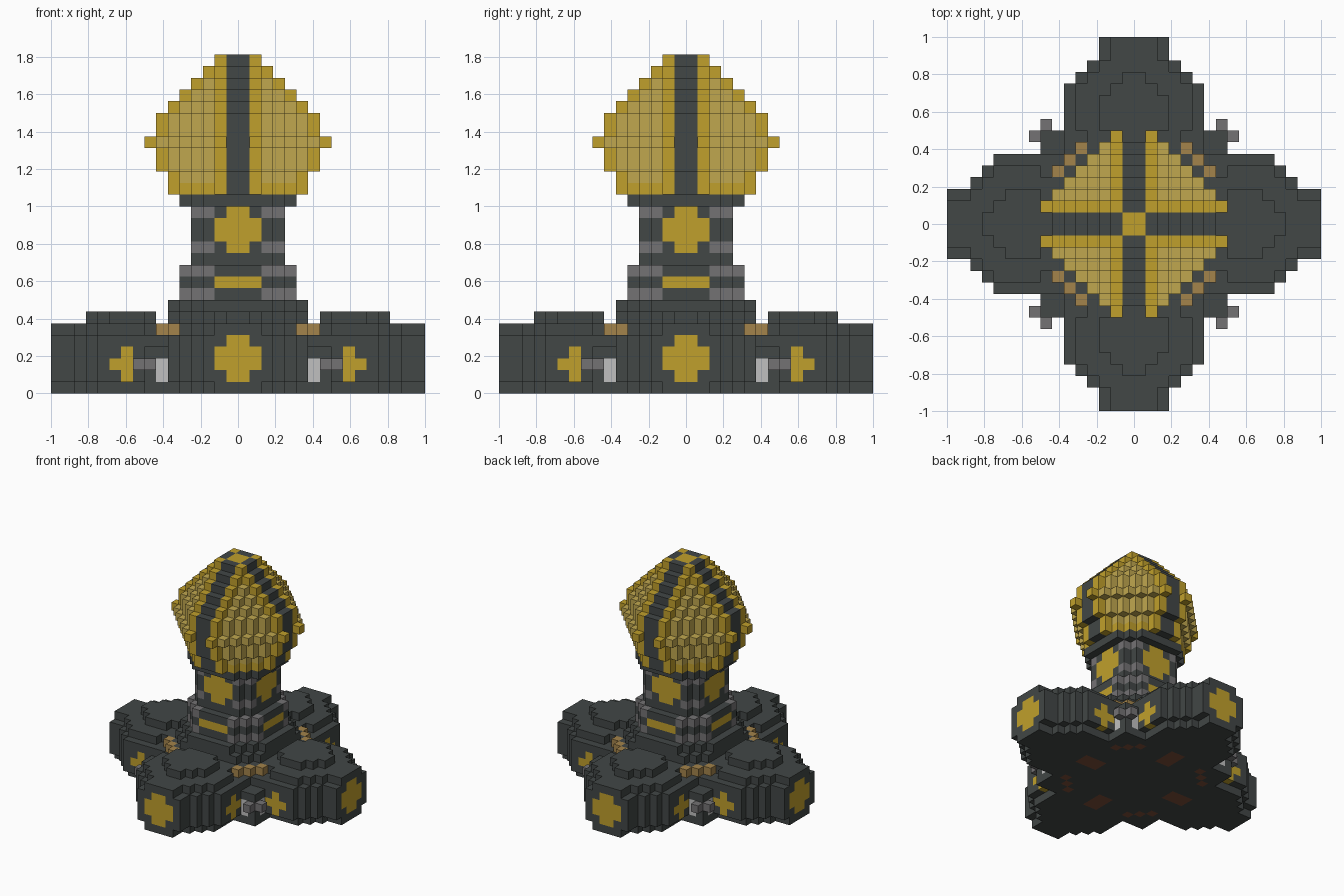
import bpy
import bmesh
from mathutils import Vector

if "Cube" in bpy.data.objects:
    bpy.data.objects.remove(bpy.data.objects["Cube"], do_unlink=True)

U = 1 / 16  # edge of one block


def material(name, r, g, b):
    m = bpy.data.materials.new(name)
    m.use_nodes = True
    m.diffuse_color = (r, g, b, 1)
    m.node_tree.nodes["Principled BSDF"].inputs["Base Color"].default_value = (r, g, b, 1)
    return m


DARK, GOLD, PALE, GRAY, SILVER, BRONZE, RUST = range(7)
MATS = [
    material("dark slate", 0.054, 0.063, 0.061),
    material("deep gold", 0.53, 0.35, 0.025),
    material("pale gold", 0.53, 0.39, 0.078),
    material("steel gray", 0.175, 0.17, 0.175),
    material("silver", 0.53, 0.53, 0.53),
    material("bronze", 0.37, 0.23, 0.07),
    material("rust", 0.2, 0.075, 0.04),
]


# Shapes and paint rules use i, j: whole blocks away from the two centre planes.
def octagon(i, j, half, total):
    return max(i, j) < half and i + j <= total


def arm_width(a):
    return 6 if a < 12 else 17 - a if a < 14 else 3


def base_shape(i, j, z):
    along, side = max(i, j), min(i, j)
    if along < 8:
        if side >= 6:                       # corner posts between the arms
            return z < 4
        if side >= 4 and i + j >= 10 and along >= 6:
            return z < 5 or (along, side) == (6, 4)
        return side < arm_width(along)
    inset = 1 if z in (0, 5) else 0         # softened upper and lower rims
    return side < arm_width(along) - inset


def base_paint(i, j, z):
    along, side = max(i, j), min(i, j)
    if along == 15 and side < 2 and 1 <= z <= 4 and (side == 0 or z in (2, 3)):
        return GOLD                          # badge on each arm tip
    if side == 5 and 1 <= z <= 3 and abs(along - 9) + abs(z - 2) < 2:
        return GOLD                          # small cross on each arm side
    if along == 7 and side == 6 and z in (1, 2):
        return SILVER
    if along == 7 and side == 7 and z == 2:
        return GRAY
    if z == 5 and i + j == 10 and along < 7:
        return BRONZE
    if z == 0 and ((i + j == 10 and along < 7) or (side == 0 and 5 <= along < 8)):
        return RUST
    return DARK


def pad_shape(i, j, z):
    along, side = max(i, j), min(i, j)
    return 7 <= along <= 12 and side < min(13 - along, along - 5, 3)


def collar_paint(i, j, z):
    if min(i, j) < 2:
        return GOLD if z == 9 else DARK
    return DARK if z == 9 else GRAY


def neck_paint(i, j, z):
    side = min(i, j)
    if side < 2:
        return GOLD if z in (13, 14) or (side == 0 and z in (12, 15)) else DARK
    return GRAY if z in (12, 15) else DARK


DOME = dict(zip(range(17, 29), (6, 6, 7, 7, 8, 7, 7, 6, 5, 4, 3, 2)))


def dome_shape(i, j, z):
    r = DOME[z]
    if r == 8 and min(i, j) == 0 and max(i, j) == 7:
        return False                         # ribs sit back at the widest ring
    return octagon(i, j, r, r)


def dome_paint(i, j, z):
    side = min(i, j)
    if side == 0:
        return GOLD if max(i, j) == 0 else DARK
    return GOLD if side == 1 or z == 17 else PALE


def plain(i, j, z):
    return DARK


# name, first layer, end layer, shape, paint
PARTS = [
    ("base", 0, 6, base_shape, base_paint),
    ("corner_knob", 2, 3, lambda i, j, z: sorted((i, j)) == [7, 8], lambda i, j, z: GRAY),
    ("arm_pads", 6, 7, pad_shape, plain),
    ("pedestal", 6, 8, lambda i, j, z: octagon(i, j, 6, 14 - z), plain),
    ("collar", 8, 11, lambda i, j, z: octagon(i, j, 5, 6), collar_paint),
    ("neck", 11, 16, lambda i, j, z: octagon(i, j, 4, 5), neck_paint),
    ("neck_plate", 16, 17, lambda i, j, z: octagon(i, j, 5, 6), plain),
    ("dome", 17, 29, dome_shape, dome_paint),
]


def fold(v):
    return v if v >= 0 else -1 - v


def fill(z0, z1, shape, paint):
    blocks = {}
    for x in range(-16, 16):
        for y in range(-16, 16):
            for z in range(z0, z1):
                i, j = fold(x), fold(y)
                if shape(i, j, z):
                    blocks[x, y, z] = paint(i, j, z)
    return blocks


filled = [(p[0], fill(*p[1:])) for p in PARTS]
solid = set().union(*(blocks for _, blocks in filled))


def build(name, blocks):
    """Mesh the exposed block sides of one part."""
    bm = bmesh.new()
    for pos, colour in blocks.items():
        centre = Vector(pos) + Vector((0.5, 0.5, 0.5))
        for axis in range(3):
            for sign in (-1, 1):
                n = Vector((0, 0, 0))
                n[axis] = sign
                if tuple(int(p + d) for p, d in zip(pos, n)) in solid:
                    continue
                a = Vector((0, 0, 0))
                a[(axis + 1) % 3] = 0.5
                b = n.cross(a)
                mid = centre + n * 0.5
                corners = (mid - a - b, mid + a - b, mid + a + b, mid - a + b)
                face = bm.faces.new([bm.verts.new(c * U) for c in corners])
                face.material_index = colour
    bmesh.ops.remove_doubles(bm, verts=bm.verts, dist=U / 100)
    mesh = bpy.data.meshes.new(name)
    bm.to_mesh(mesh)
    bm.free()
    for m in MATS:
        mesh.materials.append(m)
    bpy.context.scene.collection.objects.link(bpy.data.objects.new(name, mesh))


for part_name, part_blocks in filled:
    build(part_name, part_blocks)
